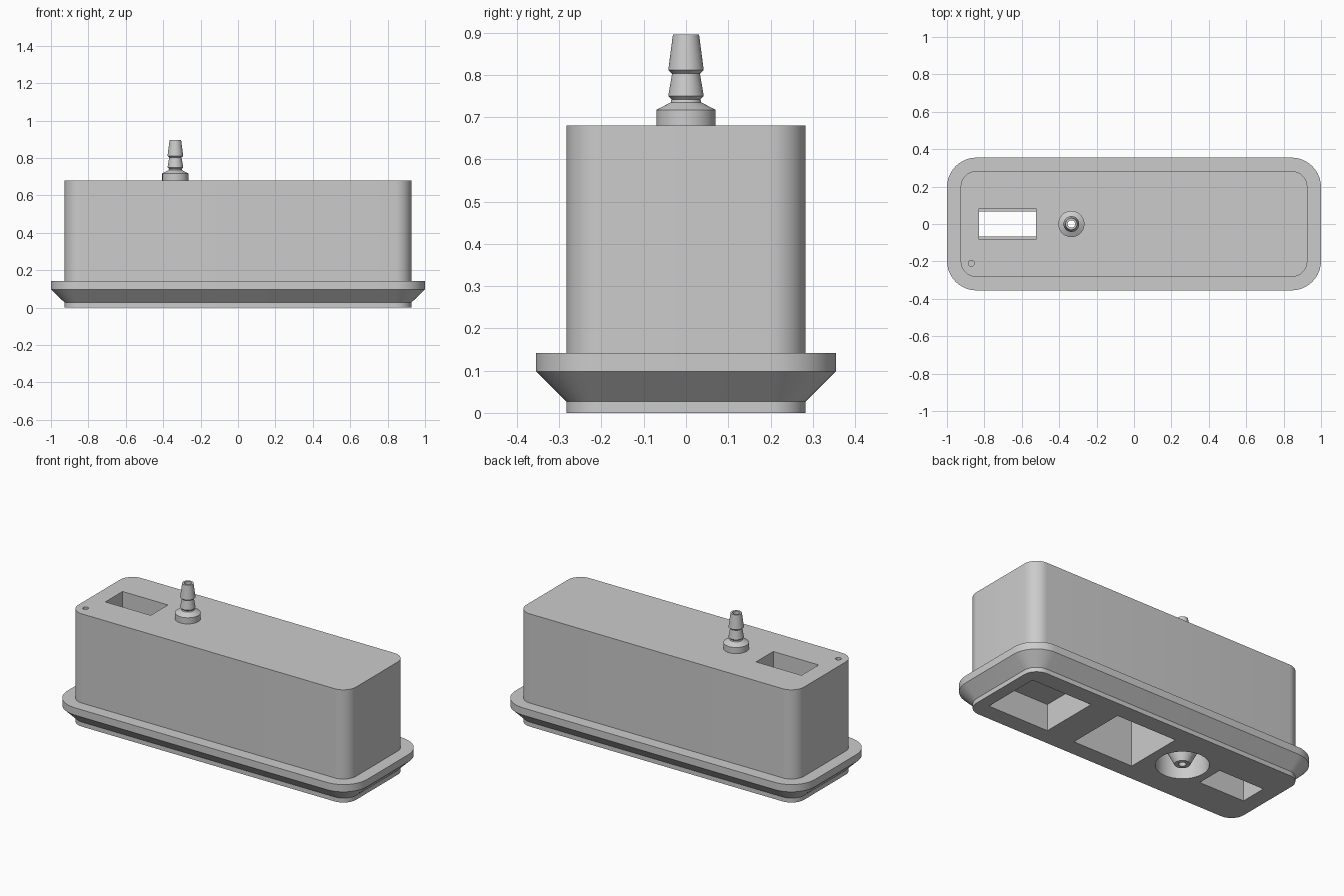
import bpy, bmesh, math

cube = bpy.data.objects.get("Cube")
if cube:
    bpy.data.objects.remove(cube)

grey = bpy.data.materials.new("plain grey")
grey.use_nodes = True
COLOUR = (0.6, 0.6, 0.6, 1)
grey.diffuse_color = COLOUR
grey.node_tree.nodes["Principled BSDF"].inputs["Base Color"].default_value = COLOUR


def skin(name, rings, closed=False):
    """Bridge equal-sized rings of points; cap the ends unless closed."""
    bm = bmesh.new()
    loops = [[bm.verts.new(p) for p in ring] for ring in rings]
    pairs = list(zip(loops, loops[1:]))
    if closed:
        pairs.append((loops[-1], loops[0]))
    else:
        bm.faces.new(loops[0])
        bm.faces.new(loops[-1])
    n = len(loops[0])
    for a, b in pairs:
        for i in range(n):
            j = (i + 1) % n
            bm.faces.new((a[i], a[j], b[j], b[i]))
    bmesh.ops.recalc_face_normals(bm, faces=bm.faces)
    mesh = bpy.data.meshes.new(name)
    bm.to_mesh(mesh)
    bm.free()
    mesh.materials.append(grey)
    ob = bpy.data.objects.new(name, mesh)
    bpy.context.collection.objects.link(ob)
    return ob


def rounded(hx, hy, r, z, steps=10):
    """Rounded rectangle ring at height z."""
    pts = []
    for k, (sx, sy) in enumerate([(1, 1), (-1, 1), (-1, -1), (1, -1)]):
        for i in range(steps + 1):
            a = math.pi / 2 * (k + i / steps)
            pts.append((sx * (hx - r) + r * math.cos(a),
                        sy * (hy - r) + r * math.sin(a), z))
    return pts


def lathe(name, profile, x, y=0, closed=False, n=48):
    """Revolve (radius, z) points around a vertical axis."""
    turn = [2 * math.pi * i / n for i in range(n)]
    return skin(name, [[(x + r * math.cos(a), y + r * math.sin(a), z) for a in turn]
                       for r, z in profile], closed)


def box(name, x0, x1, hy, z0, z1):
    return skin(name, [[(x0, -hy, z), (x1, -hy, z), (x1, hy, z), (x0, hy, z)]
                       for z in (z0, z1)])


def smooth(ob):
    bpy.ops.object.select_all(action='DESELECT')
    bpy.context.view_layer.objects.active = ob
    ob.select_set(True)
    bpy.ops.object.shade_smooth_by_angle(angle=math.radians(25))


# Housing with its flared flange
TOP = 0.68
SPOUT = -0.335
inner, outer = (0.927, 0.283, 0.085), (1.0, 0.355, 0.158)
housing = skin("housing", [rounded(*size, z) for size, z in [
    (inner, 0), (inner, 0.027), (outer, 0.098), (outer, 0.142),
    (inner, 0.142), (inner, TOP)]])

# Openings: stepped slot, two pockets, spout recess, bore and pin hole
cutters = [
    box("slot_cutter", -0.828, -0.525, 0.068, -0.1, 0.8),
    box("slot_top_cutter", -0.828, -0.525, 0.082, 0.48, 0.8),
    box("slot_bottom_cutter", -0.828, -0.525, 0.082, -0.1, 0.2),
    box("shallow_pocket_cutter", 0.45, 0.855, 0.18, -0.1, 0.16),
    box("deep_pocket_cutter", -0.135, 0.265, 0.18, -0.1, 0.56),
    lathe("recess_cutter", [(0.144, -0.1), (0.144, 0.25)], SPOUT),
    lathe("bore_cutter", [(0.02, 0.2), (0.02, 0.8)], SPOUT),
    lathe("pin_hole_cutter", [(0.016, 0.55), (0.016, 0.8)], -0.87, -0.21),
]
for cutter in cutters:
    mod = housing.modifiers.new(cutter.name, 'BOOLEAN')
    mod.operation = 'DIFFERENCE'
    mod.solver = 'EXACT'
    mod.object = cutter
bpy.context.view_layer.objects.active = housing
for cutter in cutters:
    bpy.ops.object.modifier_apply(modifier=cutter.name)
    bpy.data.objects.remove(cutter)
smooth(housing)

# Barbed hose spout on top
smooth(lathe("hose_spout", [
    (0.02, TOP), (0.07, TOP), (0.07, 0.717), (0.036, 0.735), (0.034, 0.742),
    (0.042, 0.75), (0.033, 0.803), (0.042, 0.811), (0.031, 0.895),
    (0.02, 0.895)], SPOUT, closed=True))

# Tapered spout inside the underside recess
smooth(lathe("inner_spout", [
    (0.02, 0.25), (0.1, 0.25), (0.09, 0.1), (0.042, 0.005),
    (0.02, 0.005)], SPOUT, closed=True))
